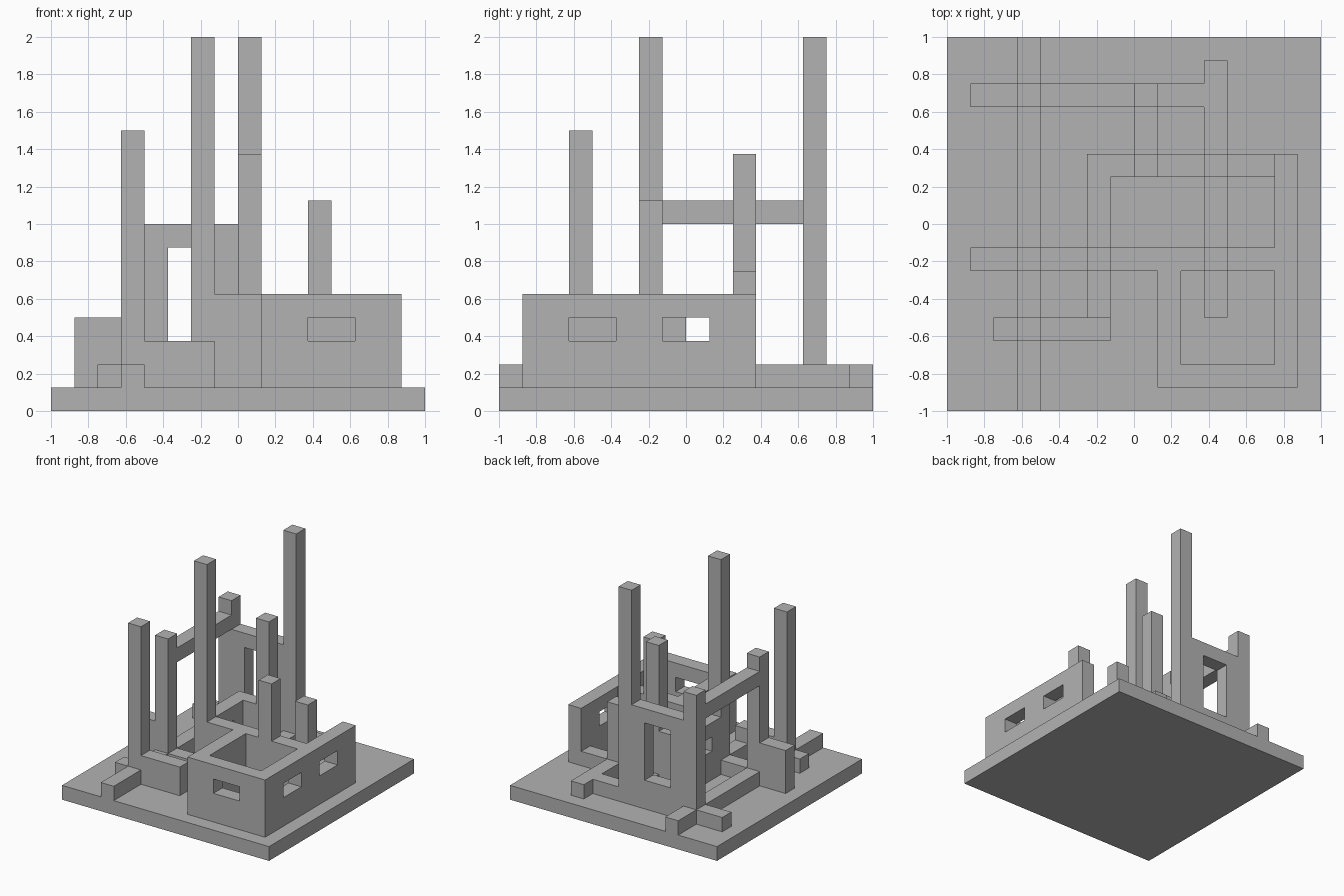
import bpy
import bmesh

U = 0.125  # grid cell size; all positions below are in cells

cube = bpy.data.objects.get("Cube")
if cube:
    bpy.data.objects.remove(cube, do_unlink=True)

grey = bpy.data.materials.new("plain grey")
grey.use_nodes = True
COLOR = (0.45, 0.45, 0.45, 1)
grey.diffuse_color = COLOR
grey.node_tree.nodes["Principled BSDF"].inputs["Base Color"].default_value = COLOR


def block(name, xs, ys, zs):
    """Box spanning the given ranges, in cells."""
    bm = bmesh.new()
    bmesh.ops.create_cube(bm, size=1)
    for v in bm.verts:
        v.co = [U * (r[0] if c < 0 else r[1]) for c, r in zip(v.co, (xs, ys, zs))]
    mesh = bpy.data.meshes.new(name)
    bm.to_mesh(mesh)
    bm.free()
    mesh.materials.append(grey)
    obj = bpy.data.objects.new(name, mesh)
    bpy.context.collection.objects.link(obj)
    return obj


def cut(target, xs, ys, zs):
    """Cut a box-shaped opening in the target."""
    cutter = block(target.name + "_cutter", xs, ys, zs)
    cutter.hide_render = True
    cutter.hide_viewport = True
    mod = target.modifiers.new("opening", 'BOOLEAN')
    mod.operation = 'DIFFERENCE'
    mod.solver = 'EXACT'
    mod.object = cutter


def along_x(name, x0, x1, y, top, bottom=1):
    return block(name, (x0, x1), (y, y + 1), (bottom, top))


def along_y(name, x, y0, y1, top, bottom=1):
    return block(name, (x, x + 1), (y0, y1), (bottom, top))


# Ground slab
block("base_plate", (-8, 8), (-8, 8), (0, 1))

# Low kerbs that trace the plan
along_y("long_kerb", -5, -8, 8, 2)
along_x("back_kerb", -7, 4, 5, 2)
along_y("cross_kerb", 3, -4, 7, 2)
along_y("link_kerb", 0, 3, 5, 2)
along_x("middle_kerb", -4, -2, -2, 2)
along_x("inner_kerb", 1, 6, 2, 2)
along_x("front_kerb", -6, -5, -5, 2)
along_y("side_kerb", -2, -4, -2, 2)

# Half-height walls
along_x("front_low_wall", -4, -1, -5, 3)
along_x("right_stub_wall", -7, -5, -2, 4)

# Room walls with window slots
south = along_x("room_front_wall", 1, 7, -7, 5)
cut(south, (3, 5), (-8, -5), (3, 4))
east = along_y("room_side_wall", 6, -6, 3, 5)
for y in (-5, -1):
    cut(east, (5, 8), (y, y + 2), (3, 4))
along_y("room_inner_wall", 1, -6, -2, 5)
along_x("room_back_wall", -1, 6, -2, 5)

# Court walls
court = along_y("court_wall", -2, -1, 3, 5)
cut(court, (-3, 0), (0, 1), (3, 4))
along_x("court_back_wall", -1, 0, 2, 5)

# Tall back wall with doorway, and the raised beam
tall = along_x("tall_back_wall", -4, 0, 5, 8)
cut(tall, (-3, -1), (4, 7), (3, 7))
along_y("raised_beam", -5, -1, 5, 9, bottom=8)

# Towers at the crossings: x, y, top
towers = {
    "front_tower": (-5, -5, 12),
    "side_tower": (-5, -2, 10),
    "corner_tower": (-5, 5, 10),
    "centre_tower": (-2, -2, 16),
    "back_tower": (0, 5, 16),
    "court_tower": (0, 2, 11),
    "room_tower": (3, -2, 9),
    "short_tower": (3, 2, 6),
}
for name, (x, y, top) in towers.items():
    block(name, (x, x + 1), (y, y + 1), (1, top))
